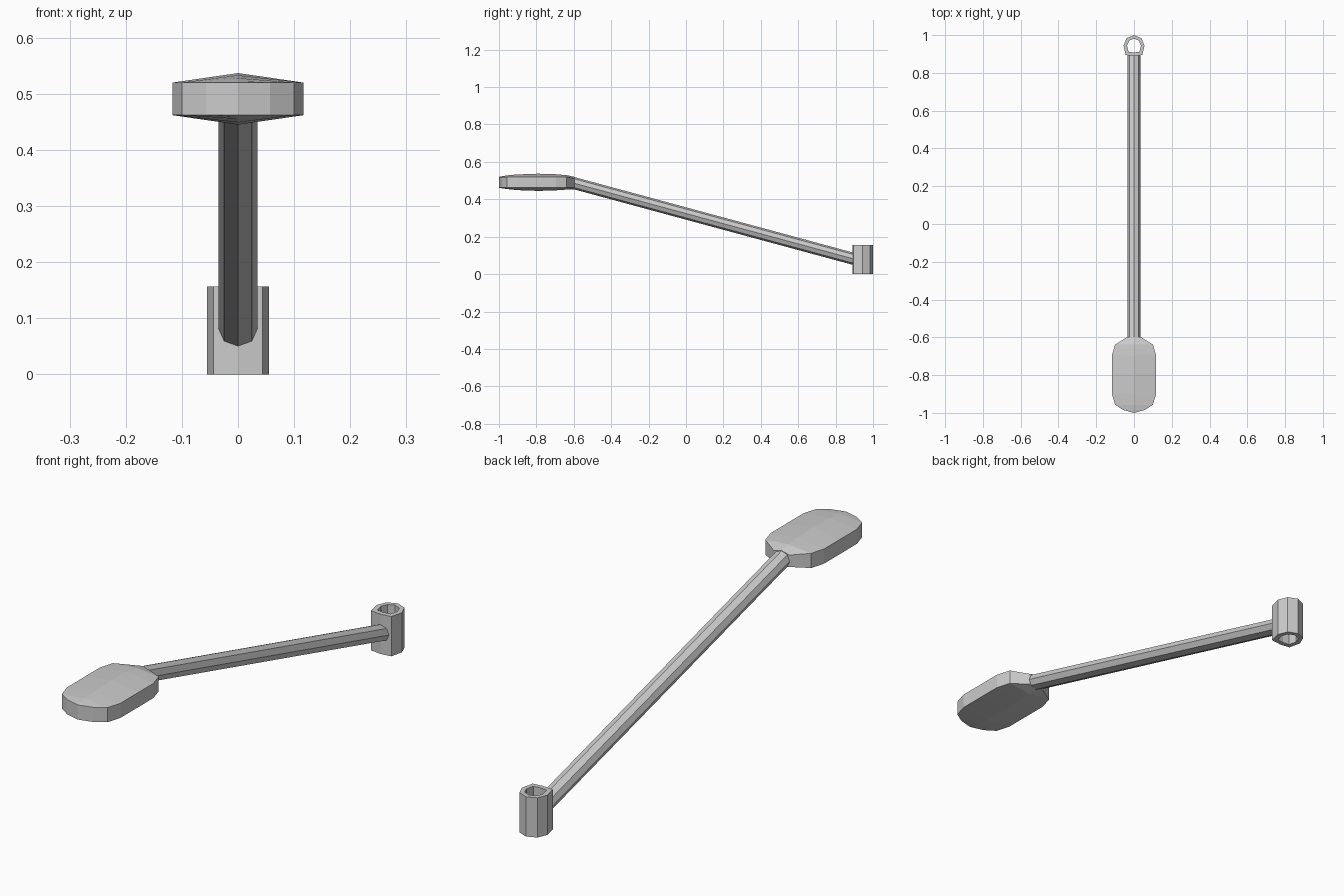
import bpy, bmesh, math

if "Cube" in bpy.data.objects:
    bpy.data.objects.remove(bpy.data.objects["Cube"])


def loft(name, rings, closed=False):
    """Skin equal-length rings of points; cap both ends unless closed into a loop."""
    bm = bmesh.new()
    rows = [[bm.verts.new(p) for p in ring] for ring in rings]
    n = len(rows[0])
    pairs = list(zip(rows, rows[1:]))
    if closed:
        pairs.append((rows[-1], rows[0]))
    for a, b in pairs:
        for i in range(n):
            j = (i + 1) % n
            bm.faces.new((a[i], a[j], b[j], b[i]))
    if not closed:
        bm.faces.new(rows[0])
        bm.faces.new(rows[-1])
    bmesh.ops.remove_doubles(bm, verts=bm.verts, dist=0.0005)
    bmesh.ops.dissolve_degenerate(bm, edges=bm.edges, dist=0.0002)
    bmesh.ops.recalc_face_normals(bm, faces=bm.faces)
    mesh = bpy.data.meshes.new(name)
    bm.to_mesh(mesh)
    bm.free()
    obj = bpy.data.objects.new(name, mesh)
    bpy.context.collection.objects.link(obj)
    return obj


# Pivot sleeve: eight-sided open tube, flattened where the arm joins
outer = []
for i in range(8):
    a = i * math.pi / 4
    x, y = 0.0555 * math.cos(a), 0.0555 * math.sin(a)
    if i in (5, 7):
        x, y = math.copysign(0.044, x), -0.050
    outer.append((x, y + 0.9445))
inner = [(x * 0.66, 0.9445 + (y - 0.9445) * 0.66) for x, y in outer]
H = 0.157
loft("pivot_sleeve", [
    [(x, y, z) for x, y in ring]
    for ring, z in ((outer, 0), (outer, H), (inner, H), (inner, 0))
], closed=True)


# Arm: eight-sided bar sloping up to the pedal
def bar_section(y, z):
    return [(0.035 * math.sin(i * math.pi / 4), y,
             z + 0.033 * math.cos(i * math.pi / 4)) for i in range(8)]


loft("arm", [bar_section(0.898, 0.081), bar_section(-0.605, 0.488)])

# Pedal pad: stations (y, half width, top spine, rim top, rim bottom, bottom spine)
stations = [
    (-1.000, 0.000, 0.520, 0.520, 0.462, 0.462),
    (-0.985, 0.057, 0.523, 0.520, 0.462, 0.459),
    (-0.957, 0.100, 0.528, 0.520, 0.462, 0.455),
    (-0.900, 0.117, 0.533, 0.520, 0.462, 0.449),
    (-0.790, 0.117, 0.537, 0.520, 0.462, 0.445),
    (-0.695, 0.117, 0.534, 0.520, 0.462, 0.448),
    (-0.638, 0.100, 0.529, 0.520, 0.462, 0.452),
    (-0.597, 0.034, 0.520, 0.511, 0.464, 0.454),
]
loft("pedal_pad", [
    [(0, y, t), (w, y, rt), (w, y, rb), (0, y, b), (-w, y, rb), (-w, y, rt)]
    for y, w, t, rt, rb, b in stations
])
